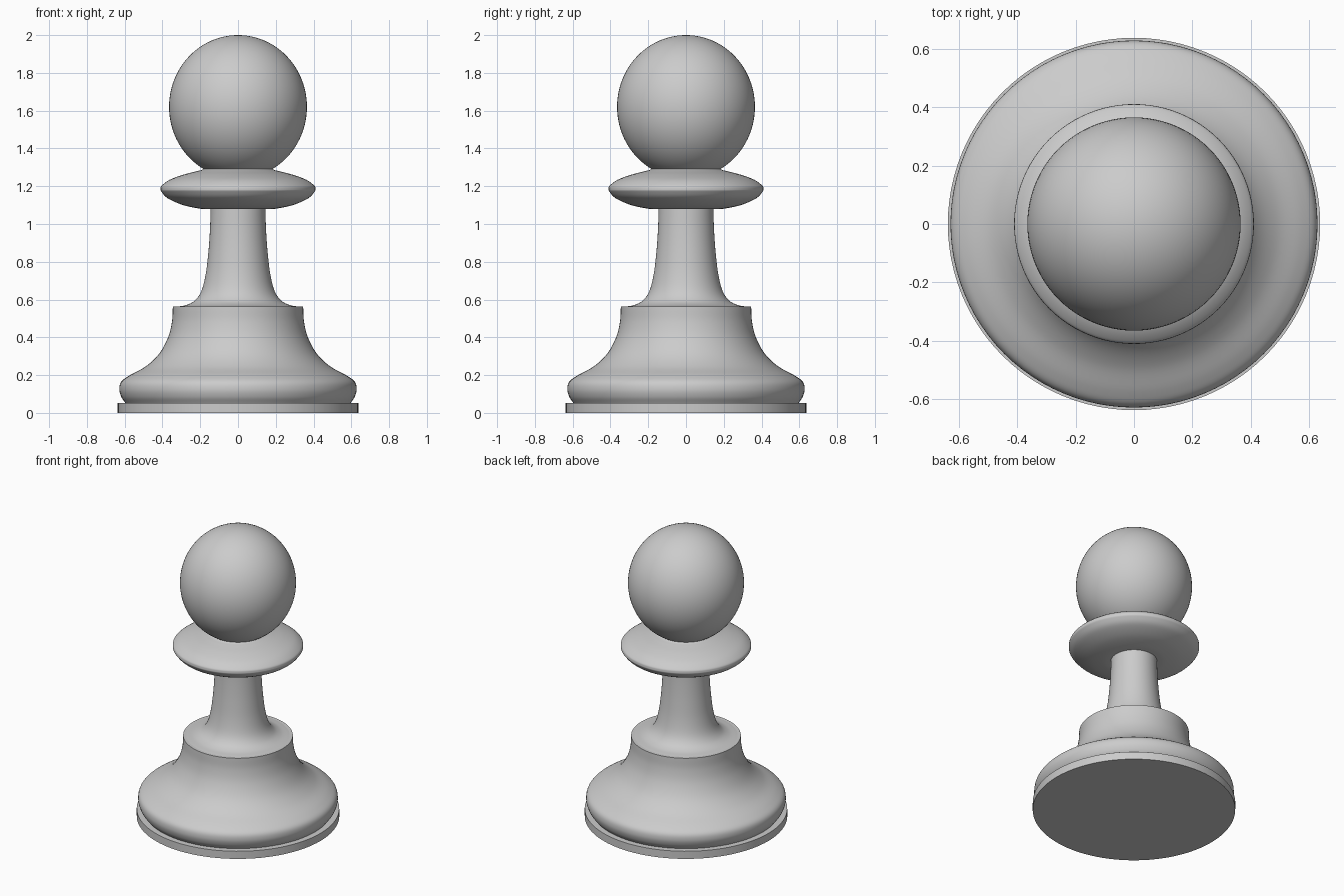
import bpy
import bmesh
from math import pi, sin, cos, radians
from mathutils import Vector

SEGMENTS = 96

cube = bpy.data.objects.get("Cube")
if cube:
    bpy.data.objects.remove(cube, do_unlink=True)

# Single plain grey finish
grey = bpy.data.materials.new("plain_grey")
grey.use_nodes = True
colour = (0.6, 0.6, 0.6, 1)
grey.diffuse_color = colour
grey.node_tree.nodes["Principled BSDF"].inputs["Base Color"].default_value = colour


def smooth_curve(points, steps=6):
    """Pass a flowing curve through (radius, height) points."""
    pts = [Vector(p) for p in points]
    pts = [2 * pts[0] - pts[1]] + pts + [2 * pts[-1] - pts[-2]]
    out = []
    for a, b, c, d in zip(pts, pts[1:], pts[2:], pts[3:]):
        for i in range(steps):
            t = i / steps
            out.append(0.5 * (2 * b + (c - a) * t
                              + (2 * a - 5 * b + 4 * c - d) * t ** 2
                              + (3 * b - a - 3 * c + d) * t ** 3))
    return out + [pts[-2]]


def lathe(name, profile):
    """Turn a (radius, height) profile around the vertical axis."""
    bm = bmesh.new()
    verts = [bm.verts.new((r, 0, z)) for r, z in profile]
    edges = [bm.edges.new(pair) for pair in zip(verts, verts[1:])]
    bmesh.ops.spin(bm, geom=verts + edges, cent=(0, 0, 0), axis=(0, 0, 1),
                   angle=2 * pi, steps=SEGMENTS, use_merge=True)
    bmesh.ops.remove_doubles(bm, verts=bm.verts[:], dist=0.0001)
    bmesh.ops.recalc_face_normals(bm, faces=bm.faces[:])
    mesh = bpy.data.meshes.new(name)
    bm.to_mesh(mesh)
    bm.free()
    mesh.materials.append(grey)
    obj = bpy.data.objects.new(name, mesh)
    bpy.context.collection.objects.link(obj)
    bpy.ops.object.select_all(action="DESELECT")
    obj.select_set(True)
    bpy.context.view_layer.objects.active = obj
    bpy.ops.object.shade_smooth_by_angle(angle=radians(35))
    return obj


# Flat foot disc
lathe("foot_disc", [(0, 0), (0.637, 0), (0.637, 0.053), (0, 0.053)])

# Rounded base sweeping up to a flat shoulder
base = smooth_curve([(0.597, 0.053), (0.618, 0.085), (0.628, 0.125),
                     (0.618, 0.165), (0.575, 0.198), (0.49, 0.245),
                     (0.42, 0.31), (0.372, 0.395), (0.35, 0.48), (0.345, 0.562)])
lathe("flared_base", [(0, 0.053)] + base + [(0, 0.562)])

# Slender stem with a flared root
stem = smooth_curve([(0.325, 0.562), (0.27, 0.572), (0.225, 0.598),
                     (0.192, 0.65), (0.17, 0.74), (0.156, 0.86),
                     (0.148, 0.98), (0.145, 1.09)])
lathe("stem", stem)

# Lens-shaped collar with a short neck
collar = smooth_curve([(0.14, 1.078), (0.2, 1.081), (0.29, 1.1), (0.37, 1.135),
                       (0.405, 1.17), (0.41, 1.187), (0.402, 1.205),
                       (0.36, 1.235), (0.29, 1.261), (0.22, 1.279),
                       (0.187, 1.289), (0.178, 1.31)])
lathe("collar", [(0, 1.078)] + collar)

# Slightly tall ball on top
ball = [(0.365 * sin(pi * i / 48), 1.62 - 0.38 * cos(pi * i / 48)) for i in range(49)]
lathe("head_ball", ball)
